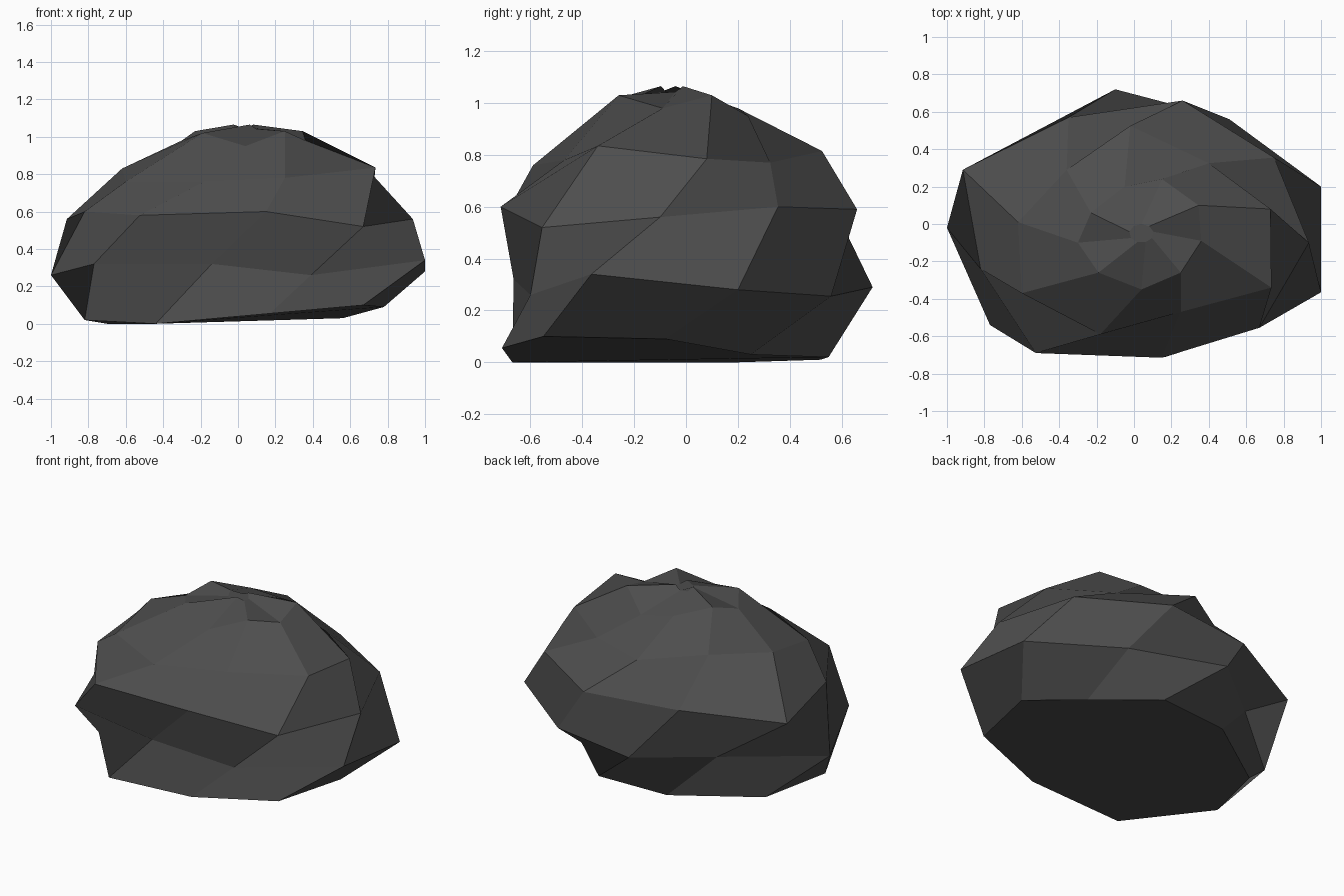
import bpy, bmesh, math

# Dark stone colour
stone = bpy.data.materials.new("dark_stone")
stone.diffuse_color = (0.075, 0.075, 0.075, 1)

SIDES = 9

# Nine-sided cross-sections, counter-clockwise, each twisted a little from the last
base = [(.67, -.55, .10), (.78, -.08, .09), (.56, .25, .03), (.23, .55, .02), (-.23, .52, .01),
        (-.70, .20, 0), (-.82, -.23, .02), (-.44, -.67, 0), (.17, -.71, .055)]
belly = [(1, -.365, .34), (1, .2, .28), (.51, .56, .255), (-.1, .72, .29), (-.5, .4, .28),
         (-1, -.02, .26), (-.77, -.54, .32), (-.14, -.665, .32), (.39, -.6, .26)]
waist = [(.935, -.1, .56), (.75, .355, .60), (.26, .66, .59), (-.35, .57, .60), (-.915, .29, .56),
         (-.82, -.24, .60), (-.525, -.69, .58), (.15, -.715, .60), (.67, -.555, .52)]
shoulder = [(.73, .08, .785), (.4, .325, .77), (-.02, .525, .815), (-.36, .29, .85),
            (-.62, .01, .83), (-.6, -.37, .76), (-.18, -.59, .76), (.25, -.47, .78),
            (.735, -.34, .835)]
crown = [(.345, .1, 1.03), (.15, .24, .95), (-.05, .2, .98), (-.23, .06, 1.03), (-.3, -.1, .98),
         (-.19, -.26, 1.02), (.04, -.35, .95), (.25, -.26, 1.03), (.36, -.09, .98)]

# Small uneven tip
tip = []
for i in range(SIDES):
    a = math.radians(50 + i * 360 / SIDES)
    tip.append((.04 + .065 * math.cos(a), -.05 + .05 * math.sin(a),
                1.05 + .015 * math.cos(i * 2.1)))

# Loft the sections into a closed boulder
bm = bmesh.new()
rings = [[bm.verts.new(p) for p in ring]
         for ring in (base, belly, waist, shoulder, crown, tip)]
for low, high in zip(rings, rings[1:]):
    for i in range(SIDES):
        j = (i + 1) % SIDES
        bm.faces.new((low[i], low[j], high[j], high[i]))
bm.faces.new(rings[0][::-1])
bm.faces.new(rings[-1])
bmesh.ops.recalc_face_normals(bm, faces=bm.faces[:])

mesh = bpy.data.meshes.new("boulder")
bm.to_mesh(mesh)
bm.free()
mesh.materials.append(stone)
boulder = bpy.data.objects.new("boulder", mesh)
bpy.context.collection.objects.link(boulder)
